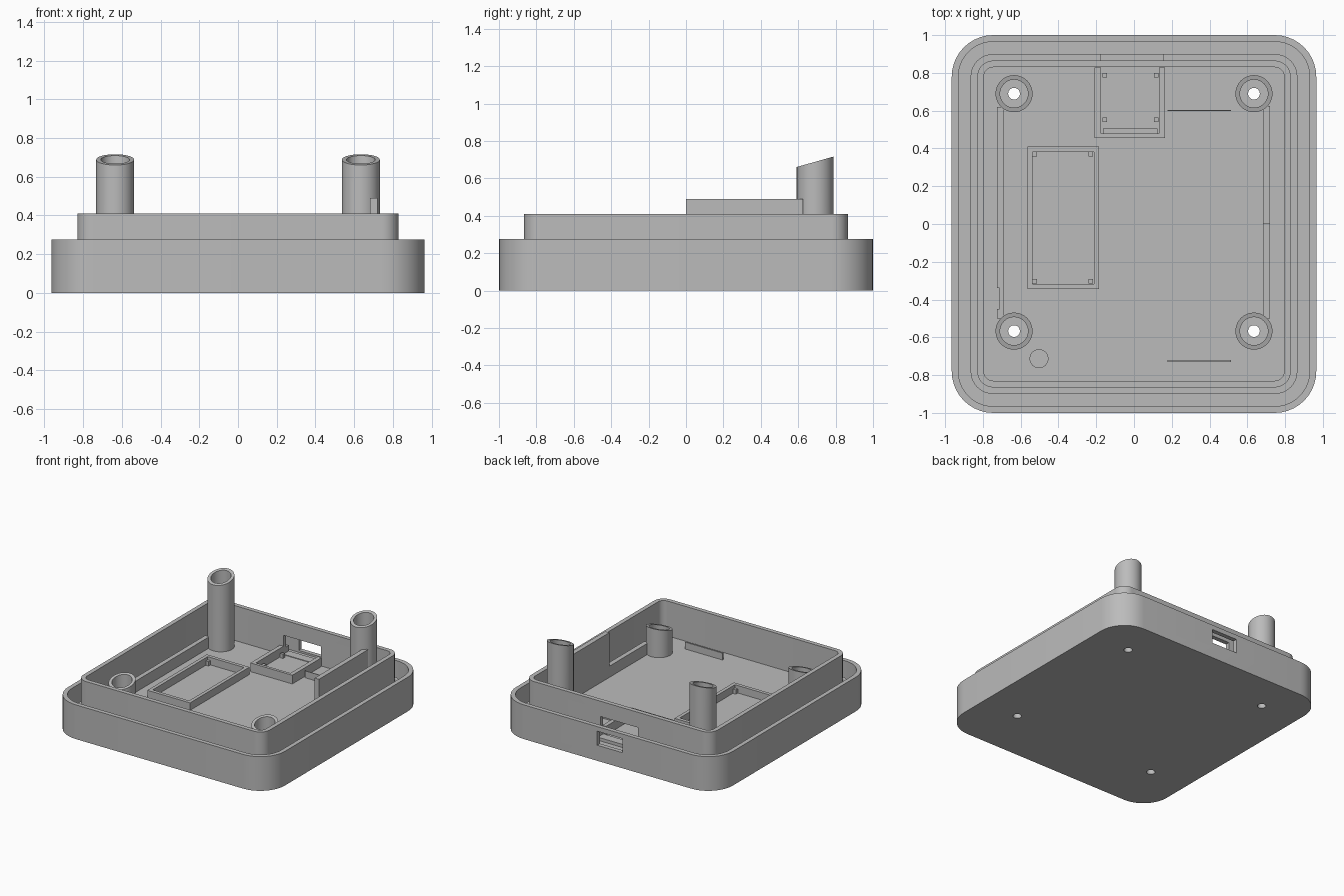
import bpy, bmesh, math

if "Cube" in bpy.data.objects:
    bpy.data.objects.remove(bpy.data.objects["Cube"])

grey = bpy.data.materials.new("grey_plastic")
grey.diffuse_color = (0.5, 0.5, 0.5, 1)
grey.use_nodes = True
grey.node_tree.nodes["Principled BSDF"].inputs["Base Color"].default_value = grey.diffuse_color

FLOOR = 0.13


def finish(name, bm, smooth=False):
    bmesh.ops.recalc_face_normals(bm, faces=bm.faces[:])
    me = bpy.data.meshes.new(name)
    bm.to_mesh(me)
    bm.free()
    me.materials.append(grey)
    ob = bpy.data.objects.new(name, me)
    bpy.context.collection.objects.link(ob)
    if smooth:
        smooth_edges(ob)
    return ob


def smooth_edges(ob):
    bpy.ops.object.select_all(action='DESELECT')
    ob.select_set(True)
    bpy.context.view_layer.objects.active = ob
    bpy.ops.object.shade_smooth_by_angle(angle=math.radians(30))


def add_box(bm, x0, x1, y0, y1, z0, z1):
    vs = bmesh.ops.create_cube(bm, size=1)["verts"]
    for v in vs:
        v.co.x = x1 if v.co.x > 0 else x0
        v.co.y = y1 if v.co.y > 0 else y0
        v.co.z = z1 if v.co.z > 0 else z0


def boxes(name, *dims):
    bm = bmesh.new()
    for d in dims:
        add_box(bm, *d)
    return finish(name, bm)


def bridge(bm, a, b):
    n = len(a)
    for i in range(n):
        bm.faces.new((a[i], a[(i + 1) % n], b[(i + 1) % n], b[i]))


def rounded_rect(inset, seg=10):
    hx, hy, r = 0.965 - inset, 1.0 - inset, 0.22 - inset
    pts = []
    for k, (sx, sy) in enumerate([(1, 1), (-1, 1), (-1, -1), (1, -1)]):
        for i in range(seg + 1):
            a = math.pi / 2 * (k + i / seg)
            pts.append((sx * (hx - r) + r * math.cos(a),
                        sy * (hy - r) + r * math.sin(a)))
    return pts


# Tray shell: outer wall, groove with a step, raised inner lip, floor
section = [(0, 0), (0, 0.275), (0.035, 0.275), (0.035, 0.11), (0.1, 0.11),
           (0.1, 0.18), (0.135, 0.18), (0.135, 0.41), (0.17, 0.41), (0.17, FLOOR)]
bm = bmesh.new()
rings = [[bm.verts.new((x, y, z)) for x, y in rounded_rect(ins)] for ins, z in section]
for a, b in zip(rings, rings[1:]):
    bridge(bm, a, b)
bm.faces.new(rings[0][::-1])
bm.faces.new(rings[-1])
base = finish("tray_shell", bm)

# Openings: plug window in the outer wall, wider one in the lip, post holes
post_xy = [(sx * 0.635, y) for sx in (-1, 1) for y in (-0.567, 0.69)]
cutters = [boxes("outer_window_cutter", (-0.135, 0.09, 0.94, 1.1, 0.125, 0.238)),
           boxes("inner_window_cutter", (-0.178, 0.155, 0.80, 0.955, 0.135, 0.287))]
for x, y in post_xy:
    bpy.ops.mesh.primitive_cylinder_add(vertices=32, radius=0.09, depth=0.6, location=(x, y, 0))
    cutters.append(bpy.context.object)
for c in cutters:
    c.hide_render = True
    bpy.context.view_layer.objects.active = base
    m = base.modifiers.new("cut", 'BOOLEAN')
    m.operation = 'DIFFERENCE'
    m.solver = 'EXACT'
    m.object = c
    bpy.ops.object.modifier_apply(modifier=m.name)
    bpy.data.objects.remove(c)
smooth_edges(base)


# Screw posts: tubes whose tops lie on one sloping plane
def slope(y):
    return 0.66 + 0.285 * (y - 0.59)


def post(name, cx, cy, n=40):
    bm = bmesh.new()
    rings = []
    for r, z in [(0.098, 0), (0.098, None), (0.074, None), (0.074, 0.1), (0.031, 0.1), (0.031, 0)]:
        ring = []
        for i in range(n):
            a = 2 * math.pi * i / n
            x, y = cx + r * math.cos(a), cy + r * math.sin(a)
            ring.append(bm.verts.new((x, y, slope(y) if z is None else z)))
        rings.append(ring)
    for a, b in zip(rings, rings[1:] + rings[:1]):
        bridge(bm, a, b)
    return finish(name, bm, True)


for i, (x, y) in enumerate(post_xy):
    post(f"screw_post_{i + 1}", x, y)


# Side rails between the posts, with a tall divider on the right
boxes("left_rail", (-0.725, -0.688, -0.34, 0.62, 0.12, 0.22),
      (-0.713, -0.688, -0.45, -0.34, 0.12, 0.22),
      (-0.725, -0.688, -0.50, -0.45, 0.12, 0.22))
boxes("right_rail", (0.682, 0.72, -0.50, 0.0, 0.12, 0.22))
boxes("tall_divider", (0.682, 0.72, 0.0, 0.625, 0.12, 0.49))


def frame(x0, x1, y0, y1, t, z):
    return [(x0, x0 + t, y0, y1, 0.12, z), (x1 - t, x1, y0, y1, 0.12, z),
            (x0 + t, x1 - t, y0, y0 + t, 0.12, z), (x0 + t, x1 - t, y1 - t, y1, 0.12, z)]


def pegs(xs, ys, z, s=0.012):
    return [(x - s, x + s, y - s, y + s, 0.12, z) for x in xs for y in ys]


# Long board holder and its corner pegs
boxes("long_board_frame", *frame(-0.565, -0.185, -0.345, 0.41, 0.028, 0.19))
boxes("long_board_pegs", *pegs((-0.525, -0.228), (-0.303, 0.37), 0.165))

# Small board holder behind the window
boxes("small_board_frame", (-0.208, -0.175, 0.455, 0.828, 0.12, 0.2),
      (0.132, 0.165, 0.455, 0.828, 0.12, 0.2),
      (-0.175, 0.132, 0.455, 0.478, 0.12, 0.2),
      (-0.165, 0.125, 0.478, 0.505, 0.12, 0.17))
boxes("small_board_pegs", *pegs((-0.155, 0.117), (0.552, 0.787), 0.165))

# Thin upright ribs and a small round pad on the floor
boxes("front_rib", (0.178, 0.513, -0.731, -0.719, 0.12, 0.185))
boxes("back_rib", (0.178, 0.513, 0.597, 0.603, 0.12, 0.185))
bm = bmesh.new()
bmesh.ops.create_cone(bm, cap_ends=True, segments=32, radius1=0.05, radius2=0.05, depth=0.02)
bmesh.ops.translate(bm, verts=bm.verts[:], vec=(-0.503, -0.713, FLOOR))
finish("round_pad", bm, True)
